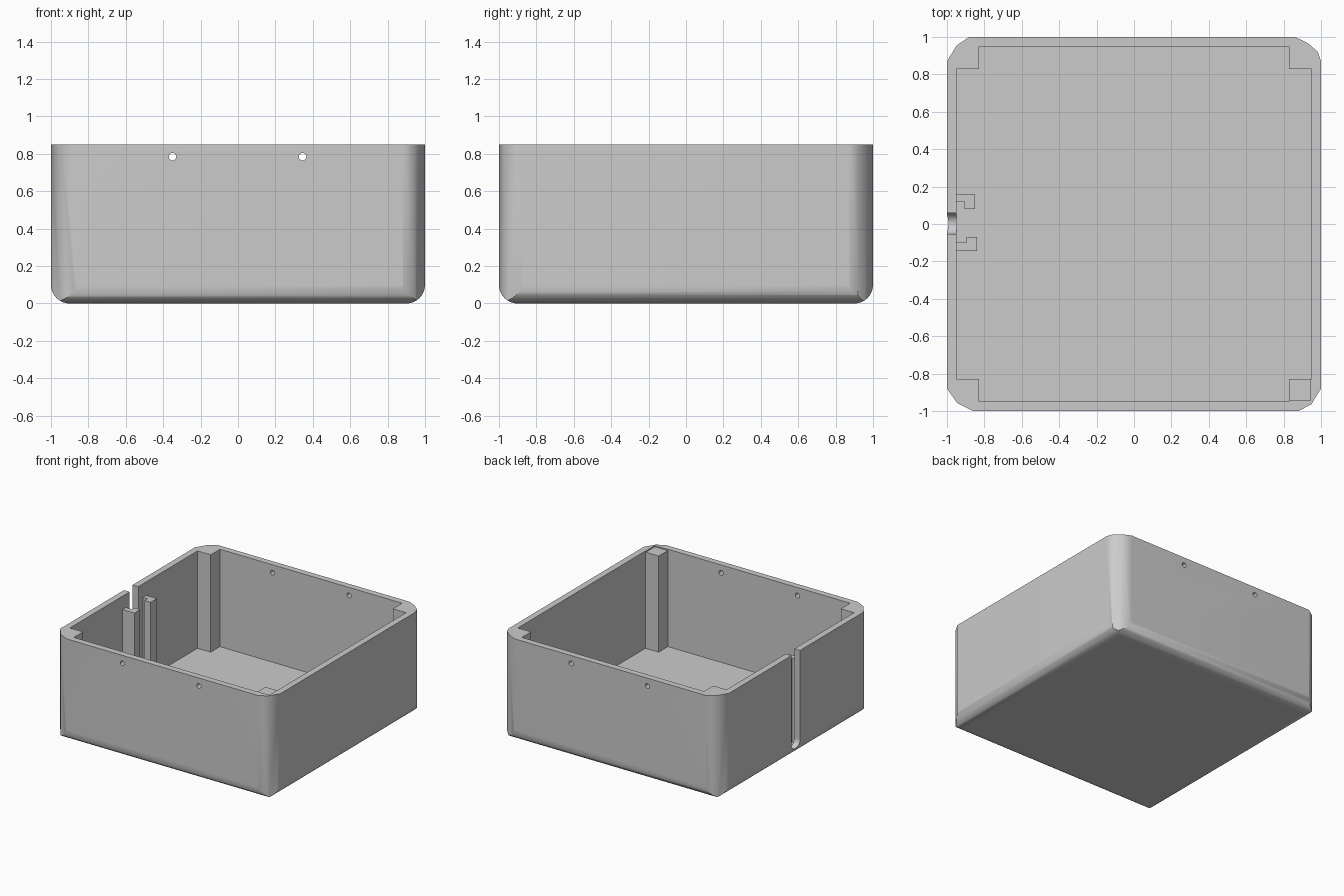
import bpy, bmesh, math
from mathutils import Vector

if "Cube" in bpy.data.objects:
    bpy.data.objects.remove(bpy.data.objects["Cube"], do_unlink=True)

HEIGHT, INNER, FLOOR, ROUND = 0.85, 0.948, 0.05, 0.1

grey = bpy.data.materials.new("plain_grey")
grey.use_nodes = True
grey.diffuse_color = (0.6, 0.6, 0.6, 1)
grey.node_tree.nodes["Principled BSDF"].inputs["Base Color"].default_value = (0.6, 0.6, 0.6, 1)


def finish(name, bm):
    bmesh.ops.recalc_face_normals(bm, faces=bm.faces)
    mesh = bpy.data.meshes.new(name)
    bm.to_mesh(mesh)
    bm.free()
    mesh.materials.append(grey)
    obj = bpy.data.objects.new(name, mesh)
    bpy.context.collection.objects.link(obj)
    return obj


def prism(name, points, axis):
    """Extrude a closed polygon along a vector."""
    bm = bmesh.new()
    face = bm.faces.new([bm.verts.new(p) for p in points])
    top = bmesh.ops.extrude_face_region(bm, geom=[face])["geom"]
    verts = [v for v in top if isinstance(v, bmesh.types.BMVert)]
    bmesh.ops.translate(bm, verts=verts, vec=axis)
    return finish(name, bm)


def activate(obj):
    bpy.ops.object.select_all(action="DESELECT")
    obj.select_set(True)
    bpy.context.view_layer.objects.active = obj


def cut(obj, cutter):
    mod = obj.modifiers.new("cut", "BOOLEAN")
    mod.operation, mod.solver, mod.object = "DIFFERENCE", "EXACT", cutter
    activate(obj)
    bpy.ops.object.modifier_apply(modifier=mod.name)
    bpy.data.objects.remove(cutter, do_unlink=True)


# Solid block with mitred, rounded bottom edges
bm = bmesh.new()
levels = []
for i in range(9):
    a = math.pi / 2 * i / 8
    levels.append((1 - ROUND * (1 - math.sin(a)), ROUND * (1 - math.cos(a))))
levels.append((1, HEIGHT))
signs = [(-1, -1), (1, -1), (1, 1), (-1, 1)]
rings = [[bm.verts.new((sx * h, sy * h, z)) for sx, sy in signs] for h, z in levels]
bm.faces.new(rings[0])
bm.faces.new(rings[-1])
for low, high in zip(rings, rings[1:]):
    for k in range(4):
        n = (k + 1) % 4
        bm.faces.new((low[k], low[n], high[n], high[k]))

# Coarse rounded vertical corners, sliced one facet at a time
corners = [
    [(-1, -0.88), (-0.945, -0.957), (-0.86, -1)],
    [(0.88, -1), (0.948, -0.964), (1, -0.88)],
    [(1, 0.87), (0.983, 0.92), (0.93, 0.967), (0.86, 1)],
    [(-0.88, 1), (-0.948, 0.955), (-1, 0.87)],
]
for chain in corners:
    for p, q in zip(chain, chain[1:]):
        normal = Vector((q[1] - p[1], p[0] - q[0], 0))
        result = bmesh.ops.bisect_plane(
            bm, geom=bm.verts[:] + bm.edges[:] + bm.faces[:], dist=1e-5,
            plane_co=(p[0], p[1], 0), plane_no=normal, clear_outer=True)
        bmesh.ops.holes_fill(bm, edges=[e for e in bm.edges if e.is_boundary], sides=0)
body = finish("case_body", bm)

# Cavity, leaving a square post in each corner
post = 0.828
quarter = [(INNER, -post), (INNER, post), (post, post)]
outline = []
for k in range(4):
    for x, y in quarter:
        for _ in range(k):
            x, y = -y, x
        outline.append((x, y, FLOOR))
cut(body, prism("cavity_cutter", outline, (0, 0, 1)))

# The front left-hand post of the plan sits a little below the rim
a, b = post - 0.02, INNER - 0.003
step = [(a, -a, HEIGHT - 0.01), (b, -a, HEIGHT - 0.01), (b, -b, HEIGHT - 0.01), (a, -b, HEIGHT - 0.01)]
cut(body, prism("post_cutter", step, (0, 0, 0.1)))

# Cable slot with a round end
r, mid = 0.056, 0.003
slot = [(-1.1, mid + r, 1), (-1.1, mid - r, 1)]
for i in range(13):
    t = math.pi * (1 + i / 12)
    slot.append((-1.1, mid + r * math.cos(t), 0.118 + r * math.sin(t)))
cut(body, prism("slot_cutter", slot, (0.2, 0, 0)))

# Screw holes through front and back walls
for x in (-0.35, 0.345):
    ring = [(x + 0.02 * math.cos(math.tau * i / 16), -1.2, 0.785 + 0.02 * math.sin(math.tau * i / 16))
            for i in range(16)]
    cut(body, prism("hole_cutter", ring, (0, 2.4, 0)))

activate(body)
bpy.ops.object.shade_smooth_by_angle(angle=math.radians(40))
weighted = body.modifiers.new("weighted_normals", "WEIGHTED_NORMAL")
weighted.keep_sharp = True

# Hooked guide rails either side of the slot
rails = {
    "rear_rail": [(-0.955, 0.12), (-0.905, 0.12), (-0.905, 0.08), (-0.85, 0.08), (-0.85, 0.16), (-0.955, 0.16)],
    "front_rail": [(-0.955, -0.145), (-0.84, -0.145), (-0.84, -0.07), (-0.895, -0.07), (-0.895, -0.1), (-0.955, -0.1)],
}
for name, shape in rails.items():
    prism(name, [(x, y, FLOOR - 0.01) for x, y in shape], (0, 0, 0.74 - FLOOR + 0.01))
